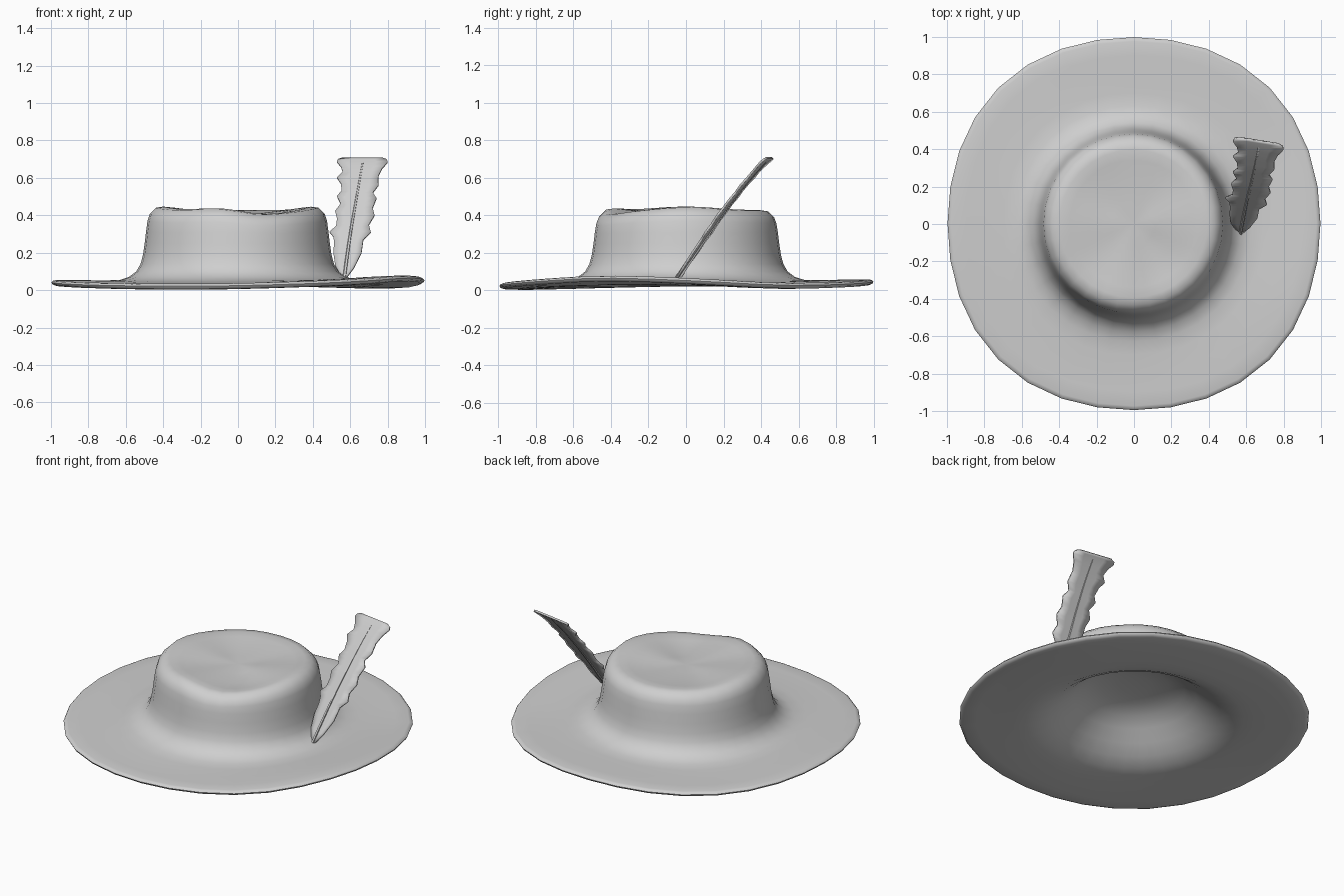
import bpy, bmesh, math

if "Cube" in bpy.data.objects:
    bpy.data.objects.remove(bpy.data.objects["Cube"])

felt = bpy.data.materials.new("light_grey")
felt.diffuse_color = (0.62, 0.62, 0.62, 1)
felt.use_nodes = True
felt.node_tree.nodes["Principled BSDF"].inputs["Base Color"].default_value = felt.diffuse_color


def lerp(table, x):
    """Piecewise-linear lookup in a list of (x, value)."""
    if x <= table[0][0]:
        return table[0][1]
    for (a, va), (b, vb) in zip(table, table[1:]):
        if x <= b:
            return va + (vb - va) * (x - a) / (b - a)
    return table[-1][1]


def smoothstep(t):
    t = max(0.0, min(1.0, t))
    return t * t * (3 - 2 * t)


def finish(bm, name, thickness=0):
    me = bpy.data.meshes.new(name)
    bmesh.ops.recalc_face_normals(bm, faces=bm.faces)
    bm.to_mesh(me)
    bm.free()
    me.materials.append(felt)
    ob = bpy.data.objects.new(name, me)
    bpy.context.collection.objects.link(ob)
    if thickness:
        mod = ob.modifiers.new("thickness", 'SOLIDIFY')
        mod.thickness, mod.offset = thickness, 0
    bpy.ops.object.select_all(action='DESELECT')
    ob.select_set(True)
    bpy.context.view_layer.objects.active = ob
    bpy.ops.object.shade_smooth_by_angle(angle=math.radians(50))
    return ob


# Hat: closed rings from crown top, over the brim edge, to the hollow underneath
SIDES = 32
OUTER = [(0.12, 0.427), (0.24, 0.433), (0.34, 0.442), (0.395, 0.447), (0.435, 0.441),
         (0.468, 0.408), (0.480, 0.37), (0.488, 0.31), (0.495, 0.25), (0.504, 0.19),
         (0.517, 0.14), (0.54, 0.10), (0.58, 0.07), (0.63, 0.054), (0.70, 0.051),
         (0.80, 0.051), (0.90, 0.051), (0.975, 0.051), (0.99, 0.047), (0.997, 0.038)]
INNER = [(0.992, 0.028), (0.975, 0.021), (0.90, 0.019), (0.80, 0.019), (0.70, 0.020),
         (0.63, 0.024), (0.57, 0.035), (0.50, 0.070), (0.43, 0.12), (0.36, 0.178),
         (0.29, 0.225), (0.20, 0.255), (0.10, 0.265)]
# Height of the brim edge around the hat, by angle in degrees
WAVE = [(-180, 0.055), (-135, 0.038), (-110, 0.033), (-90, 0.036), (-60, 0.052), (-25, 0.082),
        (0, 0.066), (32, 0.036), (60, 0.047), (90, 0.06), (135, 0.047), (180, 0.055)]


def hat_point(r, z, ang, outside):
    diagonal = math.sin(2 * ang) ** 2
    r *= 1 + 0.03 * diagonal * smoothstep((r - 0.4) / 0.5)     # slightly squared brim
    x, y = r * math.cos(ang), r * math.sin(ang)
    deg = math.degrees(ang)
    wave = sum(lerp(WAVE, (deg + d + 180) % 360 - 180) for d in (-8, 0, 8)) / 3
    z += (wave - 0.051) * smoothstep((r - 0.5) / 0.45)
    if outside:
        # pinched crown: an off-centre dent at the front, a shallow one at the back
        top = smoothstep((z - 0.28) / 0.14)
        front = smoothstep((0.1 - y) / 0.35)
        z -= top * (0.034 * front * math.exp(-((x - 0.12) / 0.17) ** 2)
                    + 0.020 * (1 - front) * math.exp(-(x / 0.2) ** 2)
                    + 0.014 * diagonal * smoothstep(r / 0.35))
    return (x - 0.004 * smoothstep((0.8 - r) / 0.3), y + 0.002, z)


bm = bmesh.new()
rings = [[bm.verts.new(hat_point(r, z, 2 * math.pi * i / SIDES, out)) for i in range(SIDES)]
         for table, out in ((OUTER, True), (INNER, False)) for r, z in table]
crown_centre = bm.verts.new(hat_point(0, 0.425, 0, True))
hollow_centre = bm.verts.new(hat_point(0, 0.268, 0, False))
for i in range(SIDES):
    j = (i + 1) % SIDES
    bm.faces.new((crown_centre, rings[0][i], rings[0][j]))
    bm.faces.new((hollow_centre, rings[-1][j], rings[-1][i]))
    for a, b in zip(rings, rings[1:]):
        bm.faces.new((a[i], b[i], b[j], a[j]))
finish(bm, "hat")

# Feather: ragged left and right outlines as (height, x), leaning back
LEFT = [(0.06, 0.56), (0.13, 0.52), (0.20, 0.51), (0.25, 0.515), (0.285, 0.51), (0.31, 0.49),
        (0.34, 0.525), (0.38, 0.53), (0.42, 0.52), (0.46, 0.55), (0.50, 0.53), (0.53, 0.555),
        (0.57, 0.55), (0.60, 0.53), (0.63, 0.56), (0.66, 0.55), (0.685, 0.53), (0.697, 0.535),
        (0.705, 0.56)]
RIGHT = [(0.06, 0.575), (0.12, 0.62), (0.20, 0.66), (0.27, 0.67), (0.31, 0.71), (0.35, 0.70),
         (0.40, 0.73), (0.44, 0.72), (0.49, 0.74), (0.52, 0.72), (0.56, 0.75), (0.61, 0.75),
         (0.65, 0.77), (0.685, 0.80), (0.697, 0.795), (0.705, 0.77)]
LEAN = [(0.06, -0.05), (0.25, 0.08), (0.42, 0.20), (0.55, 0.30), (0.62, 0.36),
        (0.68, 0.415), (0.705, 0.445)]
MID = [(0.06, 0.567), (0.30, 0.60), (0.70, 0.67)]


def vane_point(x, z):
    return (x, lerp(LEAN, z) - 0.16 * (x - lerp(MID, z)), z)


bm = bmesh.new()
rows = []
for z in sorted({p[0] for p in LEFT + RIGHT}):
    l, m, r = lerp(LEFT, z), lerp(MID, z), lerp(RIGHT, z)
    rows.append([bm.verts.new(vane_point(x, z)) for x in (l, (l + m) / 2, m, (m + r) / 2, r)])
for a, b in zip(rows, rows[1:]):
    for k in range(4):
        bm.faces.new((a[k], a[k + 1], b[k + 1], b[k]))
finish(bm, "feather", 0.012)

# Feather quill: tapered six-sided rib along the middle
bm = bmesh.new()
quill = []
for z in (0.055, 0.15, 0.25, 0.335, 0.42, 0.485, 0.55, 0.62, 0.68):
    rad = 0.012 - 0.008 * z
    x, y, _ = vane_point(lerp(MID, z), z)
    quill.append([bm.verts.new((x + rad * math.cos(k * math.pi / 3),
                                y + 1.8 * rad * math.sin(k * math.pi / 3), z)) for k in range(6)])
for a, b in zip(quill, quill[1:]):
    for k in range(6):
        bm.faces.new((a[k], a[(k + 1) % 6], b[(k + 1) % 6], b[k]))
bm.faces.new(quill[0][::-1])
bm.faces.new(quill[-1])
finish(bm, "feather_quill")
